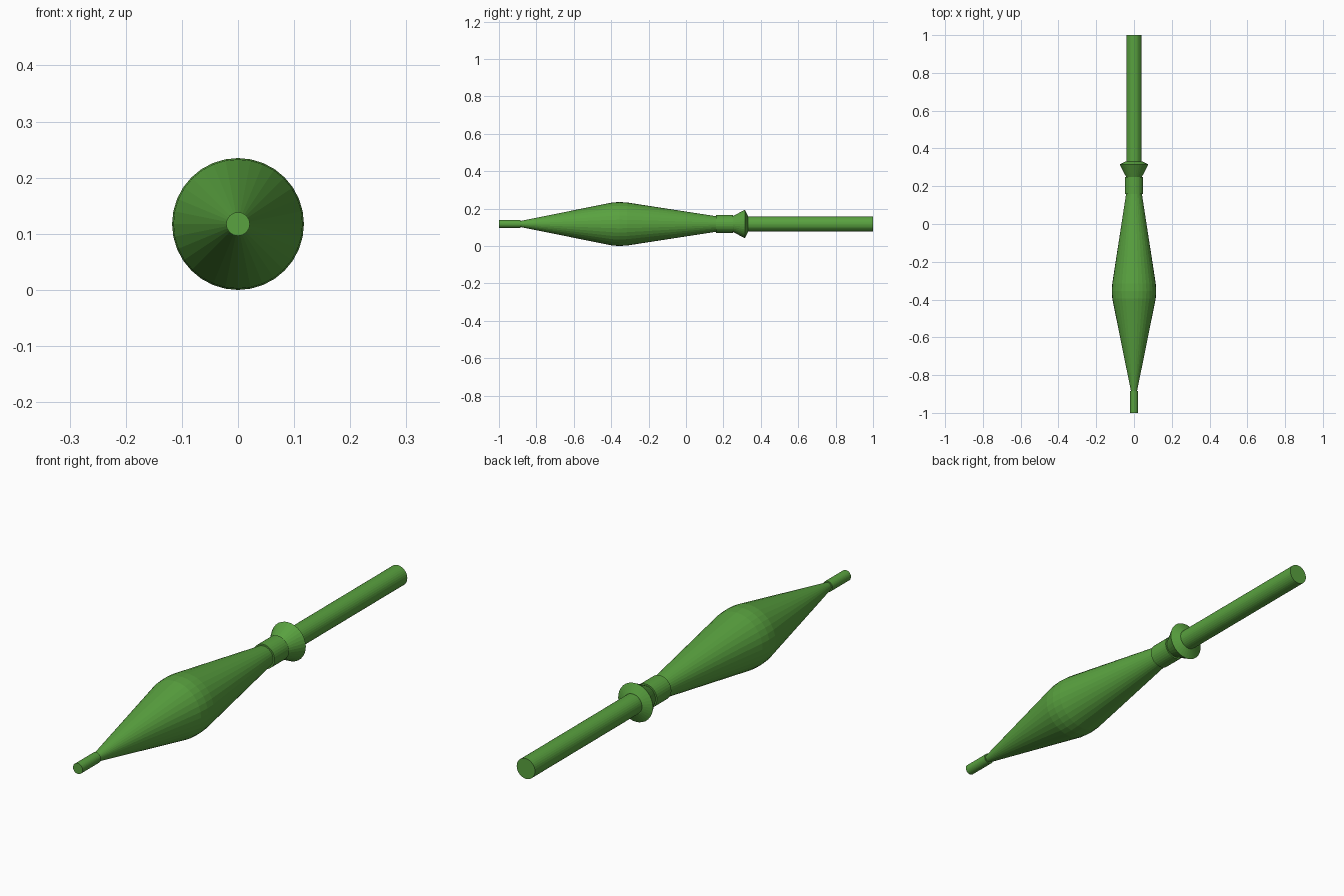
import bpy, bmesh, math

if "Cube" in bpy.data.objects:
    bpy.data.objects.remove(bpy.data.objects["Cube"])

AXIS_Z = 0.1175
SIDES = 32

green = bpy.data.materials.new("green_paint")
green.diffuse_color = (0.10, 0.36, 0.05, 1)
green.use_nodes = True
green.node_tree.nodes["Principled BSDF"].inputs["Base Color"].default_value = green.diffuse_color


def turned_part(name, profile):
    """Revolve (y, radius) points around the long axis and cap both ends."""
    bm = bmesh.new()
    rings = []
    for y, r in profile:
        ring = []
        for i in range(SIDES):
            a = 2 * math.pi * i / SIDES
            ring.append(bm.verts.new((r * math.sin(a), y, AXIS_Z + r * math.cos(a))))
        rings.append(ring)
    for a, b in zip(rings, rings[1:]):
        for i in range(SIDES):
            j = (i + 1) % SIDES
            bm.faces.new((a[i], a[j], b[j], b[i]))
    bm.faces.new(rings[0])
    bm.faces.new(rings[-1])
    bmesh.ops.recalc_face_normals(bm, faces=bm.faces)
    mesh = bpy.data.meshes.new(name)
    bm.to_mesh(mesh)
    bm.free()
    mesh.materials.append(green)
    obj = bpy.data.objects.new(name, mesh)
    bpy.context.collection.objects.link(obj)
    return obj


# Thin cylinder at the front end
turned_part("front_tip", [(-1.0, 0.021), (-0.885, 0.021)])

# Long double-tapered body
turned_part("tapered_body", [(-0.89, 0.015), (-0.395, 0.115), (-0.355, 0.1175),
                             (-0.315, 0.115), (0.165, 0.041)])

# Collar behind the body
turned_part("collar", [(0.16, 0.048), (0.25, 0.048)])

# Flared ring with a shallow back face
turned_part("flared_ring", [(0.25, 0.042), (0.315, 0.076), (0.332, 0.042)])

# Straight rear rod
turned_part("rear_rod", [(0.32, 0.04), (1.0, 0.04)])
